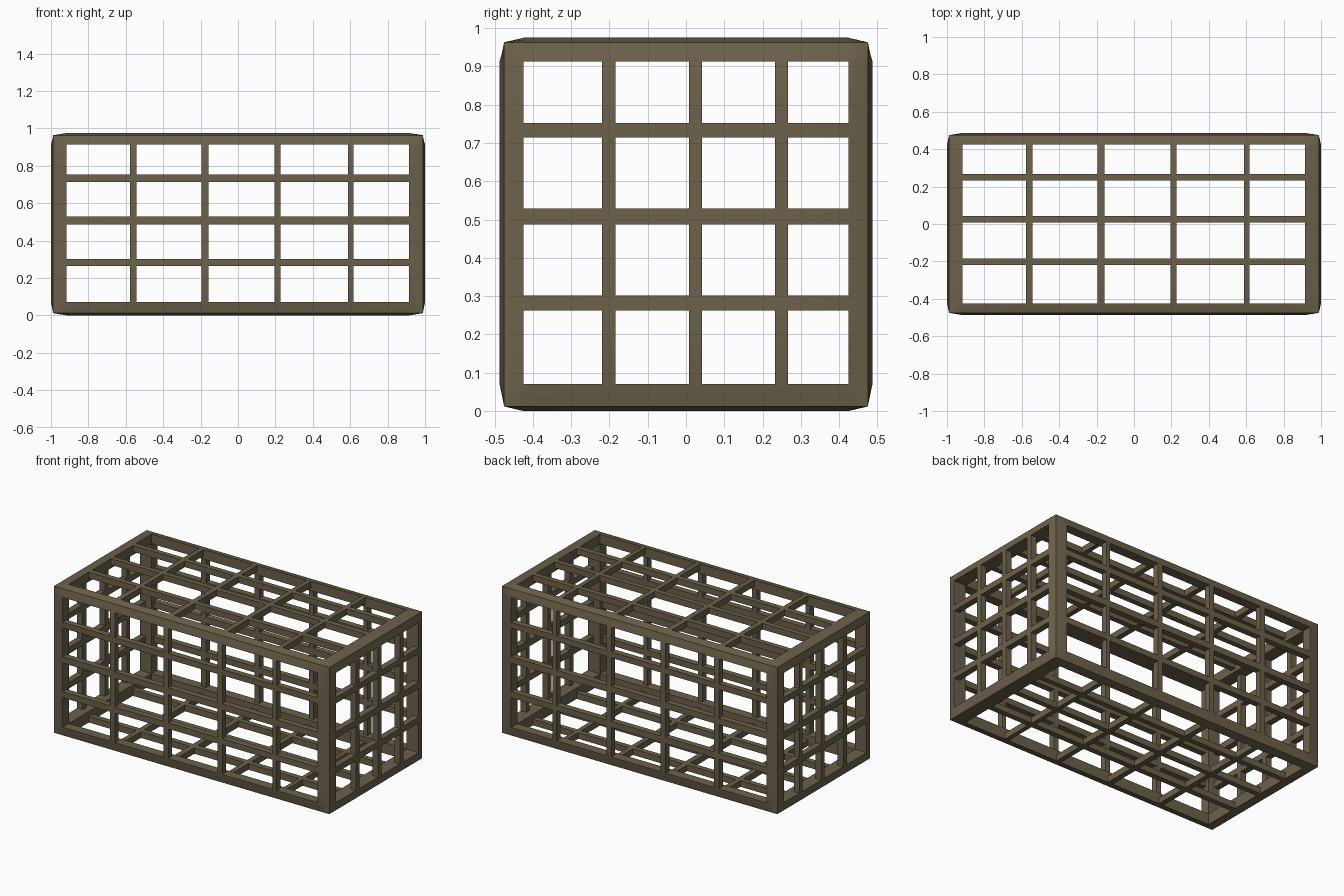
import bpy, bmesh, math
from mathutils import Vector

if "Cube" in bpy.data.objects:
    bpy.data.objects.remove(bpy.data.objects["Cube"])

# Grid lines per axis: outer face, wall depth, frame edge, then the bar edges
DEPTH = 0.04
NUDGE = 0.012


def axis_lines(lo, hi, first, last, bars):
    return [lo, lo + DEPTH, first] + [v for b in bars for v in b] + [last, hi - DEPTH, hi]


xs = axis_lines(-1.0, 1.0, -0.917, 0.913,
                [(-0.577, -0.543), (-0.195, -0.159), (0.195, 0.228), (0.588, 0.617)])
ys = axis_lines(-0.487, 0.487, -0.424, 0.424,
                [(-0.220, -0.184), (0.008, 0.042), (0.232, 0.266)])
zs = axis_lines(0.0, 0.975, 0.071, 0.913,
                [(0.263, 0.302), (0.487, 0.529), (0.714, 0.752)])
axes = [xs, ys, zs]


def kind(a, i):
    """W = wall layer, F = inner part of frame, B = bar, H = hole."""
    n = len(axes[a]) - 1
    if i < 0 or i >= n:
        return 'X'
    if i in (0, n - 1):
        return 'W'
    if i in (1, n - 2):
        return 'F'
    return 'B' if i % 2 else 'H'


def solid(c):
    k = [kind(a, c[a]) for a in range(3)]
    if 'X' in k:
        return False
    if sum(v in 'WF' for v in k) >= 2:
        return True                      # thick edge frame
    return 'W' in k and 'B' in k         # wall lattice


bm = bmesh.new()
verts = {}


def vert(idx):
    if idx not in verts:
        # Edges and corners are pulled in to give the rounded frame
        ends = [i in (0, len(axes[a]) - 1) for a, i in enumerate(idx)]
        co = [axes[a][i] for a, i in enumerate(idx)]
        if sum(ends) >= 2:
            for a in range(3):
                if ends[a]:
                    co[a] += NUDGE if idx[a] == 0 else -NUDGE
        # Follow the two-facet profile along the wall-depth lines
        elif sum(ends) == 1:
            e = ends.index(True)
            drop = 0.0
            for a in range(3):
                n = len(axes[a]) - 1
                if idx[a] in (1, n - 1):
                    full = abs(axes[a][2] - axes[a][0]) - NUDGE
                    drop = max(drop, NUDGE * (1 - (DEPTH - NUDGE) / full))
            co[e] += drop if idx[e] == 0 else -drop
        verts[idx] = bm.verts.new(co)
    return verts[idx]


# Cage: emit the boundary faces of every solid cell
size = [len(a) - 1 for a in axes]
for i in range(size[0]):
    for j in range(size[1]):
        for k in range(size[2]):
            c = (i, j, k)
            if not solid(c):
                continue
            for a in range(3):
                b, d = (a + 1) % 3, (a + 2) % 3
                for s in (0, 1):
                    nb = list(c)
                    nb[a] += 1 if s else -1
                    if solid(nb):
                        continue
                    ring = []
                    for u, v in ((0, 0), (1, 0), (1, 1), (0, 1)):
                        p = list(c)
                        p[a] += s
                        p[b] += u
                        p[d] += v
                        ring.append(vert(tuple(p)))
                    bm.faces.new(ring if s else ring[::-1])

mesh = bpy.data.meshes.new("lattice_cage")
bm.to_mesh(mesh)
bm.free()
cage = bpy.data.objects.new("lattice_cage", mesh)
bpy.context.collection.objects.link(cage)

# Brown paint
mat = bpy.data.materials.new("brown")
mat.diffuse_color = (0.15, 0.12, 0.07, 1)
mat.use_nodes = True
mat.node_tree.nodes["Principled BSDF"].inputs["Base Color"].default_value = mat.diffuse_color
mesh.materials.append(mat)

# Smooth rounded frame, sharp bars
bpy.context.view_layer.objects.active = cage
cage.select_set(True)
bpy.ops.object.shade_smooth_by_angle(angle=math.radians(35))
